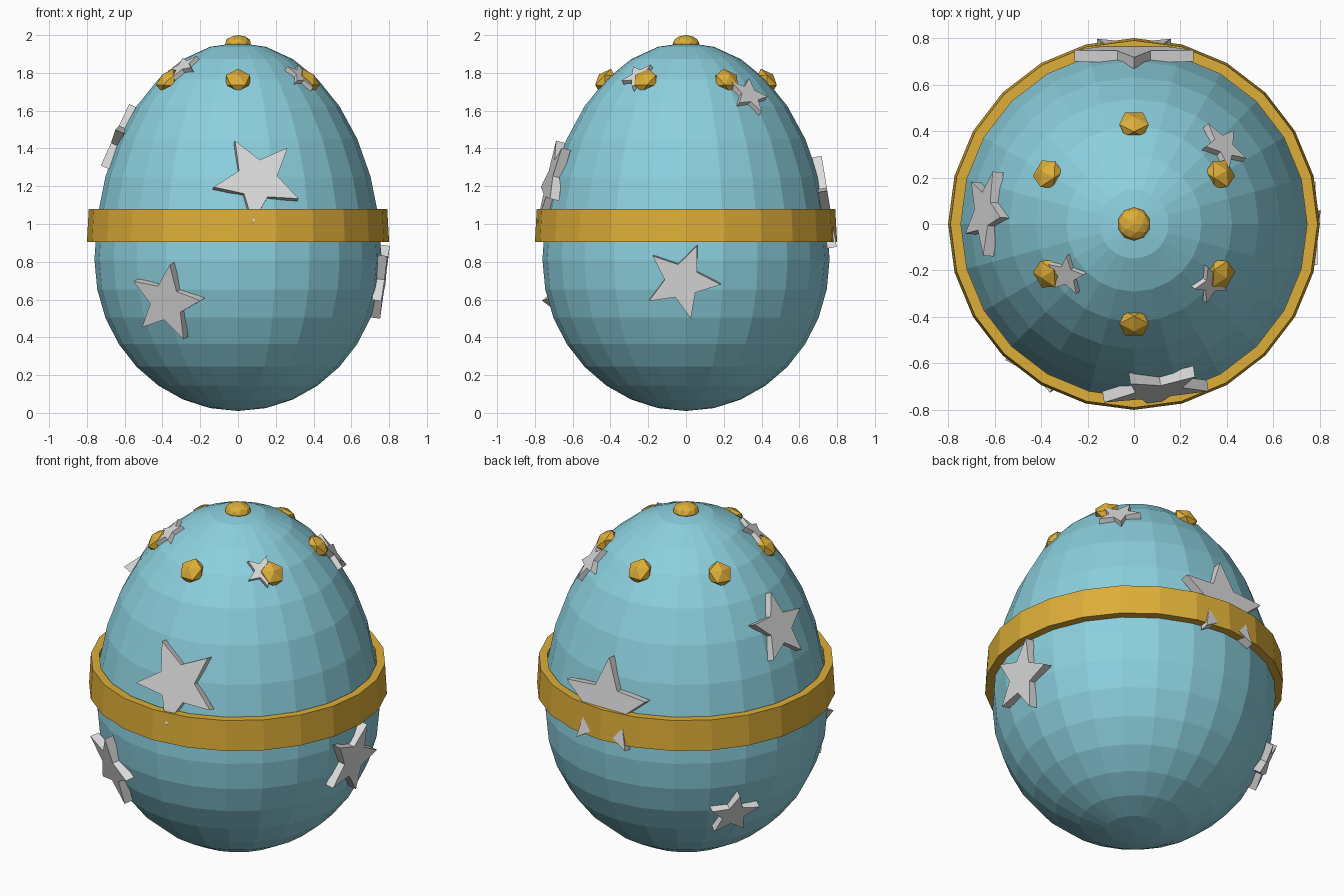
import bpy
import bmesh
from math import cos, sin, pi, radians, sqrt
from mathutils import Matrix, Vector

cube = bpy.data.objects.get("Cube")
if cube:
    bpy.data.objects.remove(cube, do_unlink=True)

# Egg dimensions
RADIUS, MIDDLE, BELOW, ABOVE = 0.76, 0.81, 0.80, 1.15
SIDES = 24


def material(name, color):
    mat = bpy.data.materials.new(name)
    mat.use_nodes = True
    mat.diffuse_color = (*color, 1)
    bsdf = mat.node_tree.nodes["Principled BSDF"]
    bsdf.inputs["Base Color"].default_value = (*color, 1)
    bsdf.inputs["Roughness"].default_value = 0.6
    return mat


BLUE = material("pale blue", (0.26, 0.63, 0.73))
GOLD = material("gold", (0.72, 0.42, 0.04))
SILVER = material("silver", (0.72, 0.72, 0.72))


def add_object(name, bm, mat, matrix=None):
    bmesh.ops.recalc_face_normals(bm, faces=bm.faces)
    mesh = bpy.data.meshes.new(name)
    bm.to_mesh(mesh)
    bm.free()
    mesh.materials.append(mat)
    obj = bpy.data.objects.new(name, mesh)
    if matrix:
        obj.matrix_world = matrix
    bpy.context.collection.objects.link(obj)
    return obj


def on_egg(direction, z, turn):
    """Frame on the egg surface: local z points outward, turn spins about it."""
    height = z - MIDDLE
    semi = ABOVE if height > 0 else BELOW
    r = RADIUS * sqrt(1 - (height / semi) ** 2)
    flat = Vector((*direction, 0)).normalized()
    normal = (flat * r / RADIUS ** 2 + Vector((0, 0, height / semi ** 2))).normalized()
    right = Vector((0, 0, 1)).cross(flat)
    up = normal.cross(right)
    frame = Matrix((right, up, normal)).transposed().to_4x4()
    place = Matrix.Translation(flat * r + Vector((0, 0, z)))
    return place @ frame @ Matrix.Rotation(radians(turn), 4, 'Z')


def star(name, direction, z, size, turn, depth=0.05):
    bm = bmesh.new()
    ring = []
    for i in range(10):
        r = size if i % 2 == 0 else size * 0.45
        ring.append(bm.verts.new((r * cos(i * pi / 5), r * sin(i * pi / 5), -depth / 2)))
    face = bm.faces.new(ring)
    out = bmesh.ops.extrude_face_region(bm, geom=[face], use_keep_orig=True)
    top = [v for v in out["geom"] if isinstance(v, bmesh.types.BMVert)]
    bmesh.ops.translate(bm, verts=top, vec=(0, 0, depth))
    add_object(name, bm, SILVER, on_egg(direction, z, turn))


def gem(name, matrix, size, detail):
    bm = bmesh.new()
    bmesh.ops.create_icosphere(bm, subdivisions=detail, radius=size)
    bmesh.ops.scale(bm, verts=bm.verts, vec=(1, 1, 0.62))
    add_object(name, bm, GOLD, matrix)


# Egg shell: sphere with a squatter lower half and a taller upper half
bm = bmesh.new()
bmesh.ops.create_uvsphere(bm, u_segments=SIDES, v_segments=16, radius=RADIUS)
for v in bm.verts:
    v.co.z = MIDDLE + v.co.z / RADIUS * (ABOVE if v.co.z > 0 else BELOW)
add_object("egg_shell", bm, BLUE)

# Belt: rectangular section turned around the egg
bm = bmesh.new()
section = [(0.745, 0.905), (0.80, 0.905), (0.79, 1.08), (0.745, 1.08)]
rings = []
for i in range(SIDES):
    a = 2 * pi * i / SIDES
    rings.append([bm.verts.new((r * cos(a), r * sin(a), z)) for r, z in section])
for i in range(SIDES):
    here, there = rings[i - 1], rings[i]
    for j in range(4):
        bm.faces.new((here[j - 1], here[j], there[j], there[j - 1]))
add_object("gold_belt", bm, GOLD)

# Crown of six gems and one on the tip
for i in range(6):
    a = radians(30 + 60 * i)
    gem(f"crown_gem_{i + 1}", on_egg((cos(a), sin(a)), 1.76, 90), 0.074, 1)
gem("tip_gem", Matrix.Translation((0, 0, 1.956)), 0.071, 2)

# Stars: direction, height, size, turn
star("front_upper_star", (0.10, -0.70), 1.23, 0.24, 118)
star("front_lower_star", (-0.37, -0.63), 0.59, 0.215, 75)
star("left_side_star", (0.75, -0.02), 0.70, 0.205, 67)
star("right_side_star", (-0.63, 0.05), 1.45, 0.192, 85)
star("back_star", (0, 1), 1.09, 0.27, 90)
star("back_lower_star", (-0.566, 0.38), 0.475, 0.145, 85)
star("top_right_star", (-0.285, -0.215), 1.825, 0.093, 62, 0.035)
star("top_left_star", (0.33, -0.25), 1.775, 0.093, 62, 0.035)
star("top_back_star", (0.38, 0.33), 1.675, 0.118, 65, 0.04)
